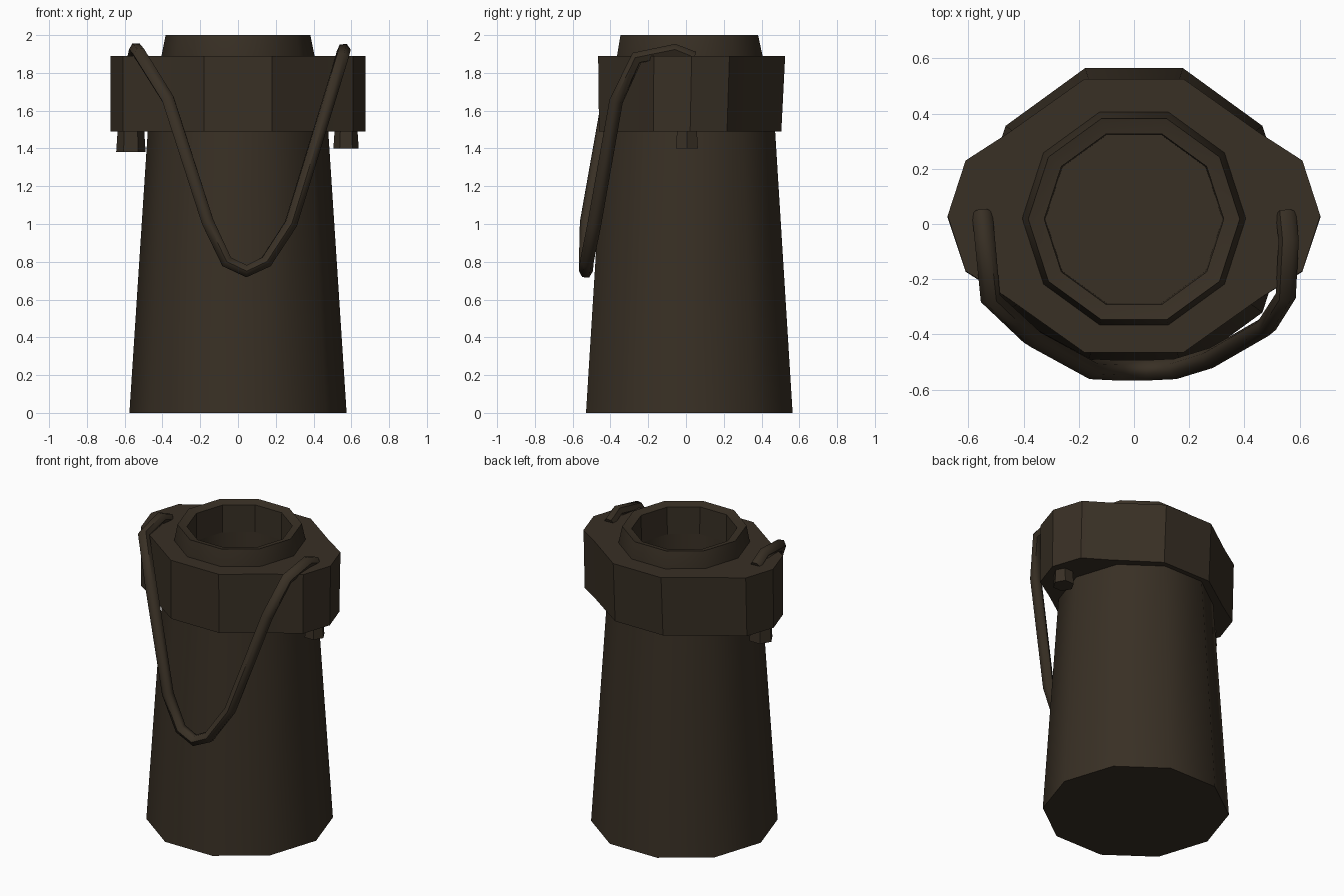
import bpy, bmesh, math

if "Cube" in bpy.data.objects:
    bpy.data.objects.remove(bpy.data.objects["Cube"])

mat = bpy.data.materials.new("dark brown")
mat.diffuse_color = (0.040, 0.029, 0.018, 1)
mat.use_nodes = True
mat.node_tree.nodes["Principled BSDF"].inputs["Base Color"].default_value = mat.diffuse_color


def finish(bm, name, smooth=True, angle=40):
    bmesh.ops.recalc_face_normals(bm, faces=bm.faces[:])
    me = bpy.data.meshes.new(name)
    bm.to_mesh(me)
    bm.free()
    me.materials.append(mat)
    ob = bpy.data.objects.new(name, me)
    bpy.context.collection.objects.link(ob)
    if smooth:
        bpy.ops.object.select_all(action='DESELECT')
        ob.select_set(True)
        bpy.context.view_layer.objects.active = ob
        bpy.ops.object.shade_smooth_by_angle(angle=math.radians(angle))
    return ob


def loft(name, rings, smooth=True, angle=40):
    """Skin a list of equal-length point rings and cap both ends."""
    bm = bmesh.new()
    vs = [[bm.verts.new(p) for p in r] for r in rings]
    n = len(vs[0])
    for a, b in zip(vs, vs[1:]):
        for i in range(n):
            j = (i + 1) % n
            bm.faces.new((a[i], a[j], b[j], b[i]))
    bm.faces.new(vs[0][::-1])
    bm.faces.new(vs[-1])
    return finish(bm, name, smooth, angle)


def ring(r, z, cx=0, cy=0.0175, n=10):
    return [(cx + r * math.cos(2 * math.pi * i / n),
             cy + r * math.sin(2 * math.pi * i / n), z) for i in range(n)]


# tapered ten-sided body
loft("body", [ring(0.575, 0), ring(0.474, 1.55)])

# collar with two side ears (quarter outline mirrored), slightly tilted back
quarter = [(0.675, 0), (0.61, 0.20), (0.455, 0.30), (0.18, 0.495)]
right = [(x, -y) for x, y in quarter[:0:-1]] + quarter
outline = right + [(-x, y) for x, y in right[::-1]]
loft("collar", [[(x, y * 0.975 + 0.022, 1.49) for x, y in outline],
                [(x, y + 0.03, 1.89) for x, y in outline]], angle=30)

# hollow mouth rim with a deep inner well
loft("mouth_rim", [ring(0.405, 1.86, cy=0.02), ring(0.405, 1.89, cy=0.02),
                   ring(0.383, 2.0), ring(0.326, 1.985), ring(0.32, 1.91)][:4], angle=75)
rim = bpy.data.objects["mouth_rim"]

# cut the well through rim and collar
well = loft("well_cutter", [ring(0.322, 1.6), ring(0.326, 2.1)], smooth=False)
well.hide_render = True
well.hide_viewport = True
for nm in ("mouth_rim", "collar"):
    m = bpy.data.objects[nm].modifiers.new("well", 'BOOLEAN')
    m.object = well
    m.operation = 'DIFFERENCE'
    m.solver = 'EXACT'

# inner wall and floor of the well
bm = bmesh.new()
top = [bm.verts.new(p) for p in ring(0.326, 1.985)]
low = [bm.verts.new(p) for p in ring(0.321, 1.6)]
for i in range(10):
    j = (i + 1) % 10
    bm.faces.new((top[j], top[i], low[i], low[j]))
bm.faces.new(low)
finish(bm, "well_lining")

# pegs under the ears
for name, cx, r, z in (("left_peg", -0.567, 0.078, 1.38), ("right_peg", 0.572, 0.067, 1.40)):
    loft(name, [ring(r, z, cx, 0.005, 6), ring(r * 0.88, 1.52, cx, 0.005, 6)], smooth=False)

# hanging carry cord
path = [(-.55, .04, 1.88), (-.54, -.06, 1.925), (-.52, -.27, 1.90), (-.37, -.41, 1.66),
        (-.16, -.525, 1.01), (-.06, -.53, .80), (.045, -.53, .75), (.15, -.525, .80),
        (.28, -.485, 1.0), (.48, -.37, 1.65), (.55, -.26, 1.88), (.56, -.06, 1.92), (.55, .04, 1.88)]
cu = bpy.data.curves.new("cord_path", 'CURVE')
cu.dimensions = '3D'
cu.bevel_depth = 0.037
cu.bevel_resolution = 1
cu.use_fill_caps = True
sp = cu.splines.new('POLY')
sp.points.add(len(path) - 1)
for pt, co in zip(sp.points, path):
    pt.co = (*co, 1)
tmp = bpy.data.objects.new("cord_tmp", cu)
bpy.context.collection.objects.link(tmp)
me = bpy.data.meshes.new_from_object(tmp)
bm = bmesh.new()
bm.from_mesh(me)
bpy.data.objects.remove(tmp)
bmesh.ops.remove_doubles(bm, verts=bm.verts[:], dist=1e-4)
finish(bm, "carry_cord", angle=60)

# body top is kept below the well by the same cutter
m = bpy.data.objects["body"].modifiers.new("well", 'BOOLEAN')
m.object = well
m.operation = 'DIFFERENCE'
m.solver = 'EXACT'
